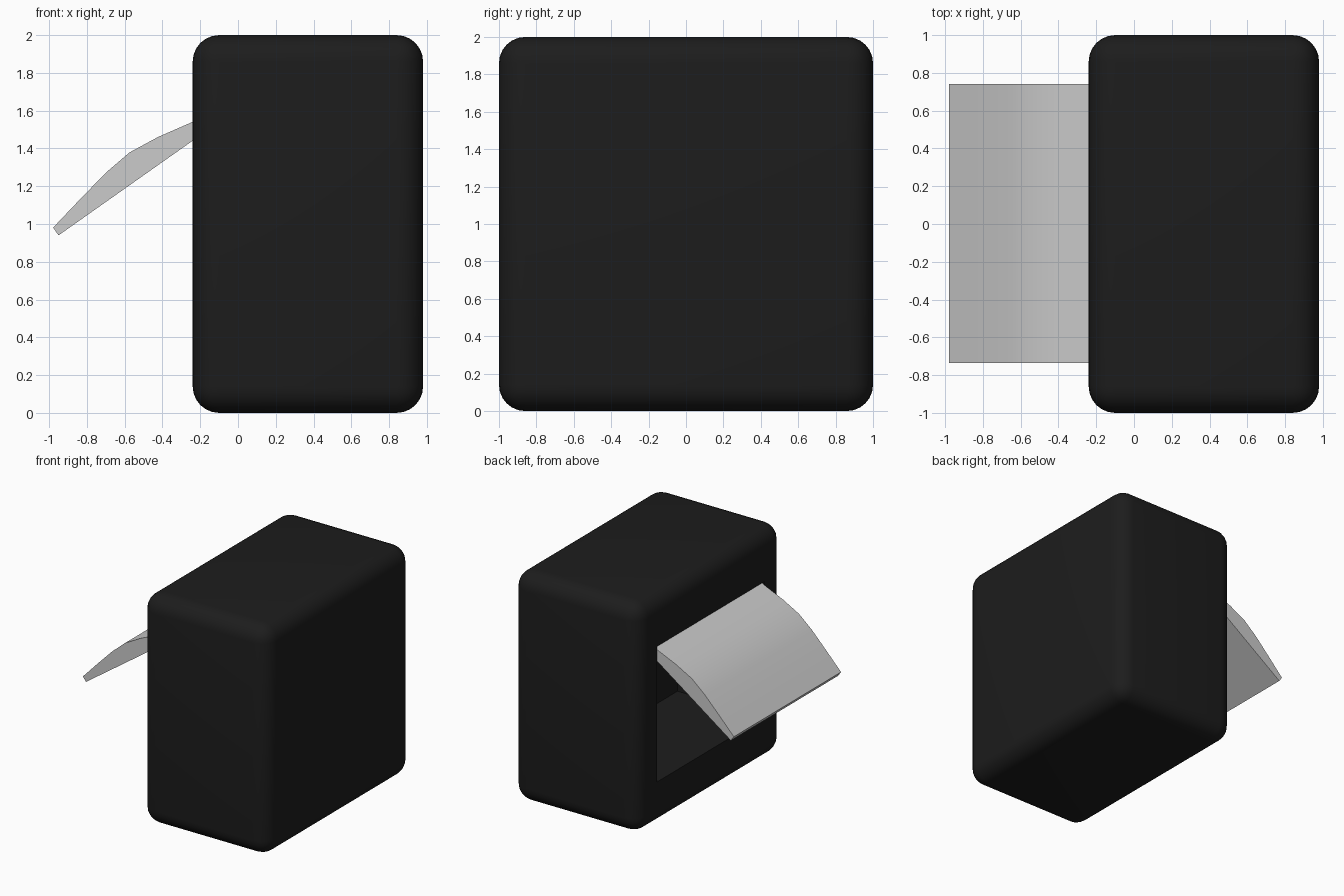
import bpy, bmesh, math
from mathutils import Vector

if "Cube" in bpy.data.objects:
    bpy.data.objects.remove(bpy.data.objects["Cube"])


def box(name, lo, hi):
    lo, hi = Vector(lo), Vector(hi)
    bpy.ops.mesh.primitive_cube_add(size=1, location=(lo + hi) / 2)
    ob = bpy.context.object
    ob.name = name
    ob.scale = hi - lo
    bpy.ops.object.transform_apply(location=True, rotation=False, scale=True)
    return ob


# Opening cutter
cutter = box("opening_cutter", (-0.5, -0.74, 0.39), (0.6, 0.74, 1.57))
cutter.hide_render = True

# Rounded black housing with a deep opening on its left side
housing = box("housing", (-0.24, -1, 0), (0.98, 1, 2))
bevel = housing.modifiers.new("Bevel", 'BEVEL')
bevel.width = 0.14
bevel.segments = 6
cut = housing.modifiers.new("Opening", 'BOOLEAN')
cut.operation = 'DIFFERENCE'
cut.solver = 'EXACT'
cut.object = cutter
for m in ("Bevel", "Opening"):
    bpy.ops.object.modifier_apply(modifier=m)
bpy.data.objects.remove(cutter)
bpy.ops.object.shade_smooth_by_angle(angle=math.radians(35))
black = bpy.data.materials.new("black_plastic")
black.diffuse_color = (0.012, 0.012, 0.012, 1)
black.use_nodes = True
black.node_tree.nodes["Principled BSDF"].inputs["Base Color"].default_value = black.diffuse_color
housing.data.materials.append(black)

# Open flap: flat inside, arched outside, tilted out from the top of the opening
# profile given as (distance along the flap, height above its flat side)
profile = [(0, 0), (1.12, 0), (1.12, 0.05), (0.92, 0.083), (0.73, 0.122),
           (0.56, 0.142), (0.40, 0.127), (0.20, 0.09), (0, 0.05)]
tilt = math.radians(35.2)
c, s = math.cos(tilt), math.sin(tilt)
bm = bmesh.new()
verts = [bm.verts.new((-0.95 + t * c - h * s, -0.735, 0.94 + t * s + h * c))
         for t, h in profile]
face = bm.faces.new(verts)
ext = bmesh.ops.extrude_face_region(bm, geom=[face])
bmesh.ops.translate(bm, vec=(0, 1.475, 0),
                    verts=[g for g in ext["geom"] if isinstance(g, bmesh.types.BMVert)])
bmesh.ops.recalc_face_normals(bm, faces=bm.faces)
mesh = bpy.data.meshes.new("flap")
bm.to_mesh(mesh)
bm.free()
flap = bpy.data.objects.new("flap", mesh)
bpy.context.collection.objects.link(flap)
bpy.ops.object.select_all(action='DESELECT')
flap.select_set(True)
bpy.context.view_layer.objects.active = flap
bpy.ops.object.shade_smooth_by_angle(angle=math.radians(35))
